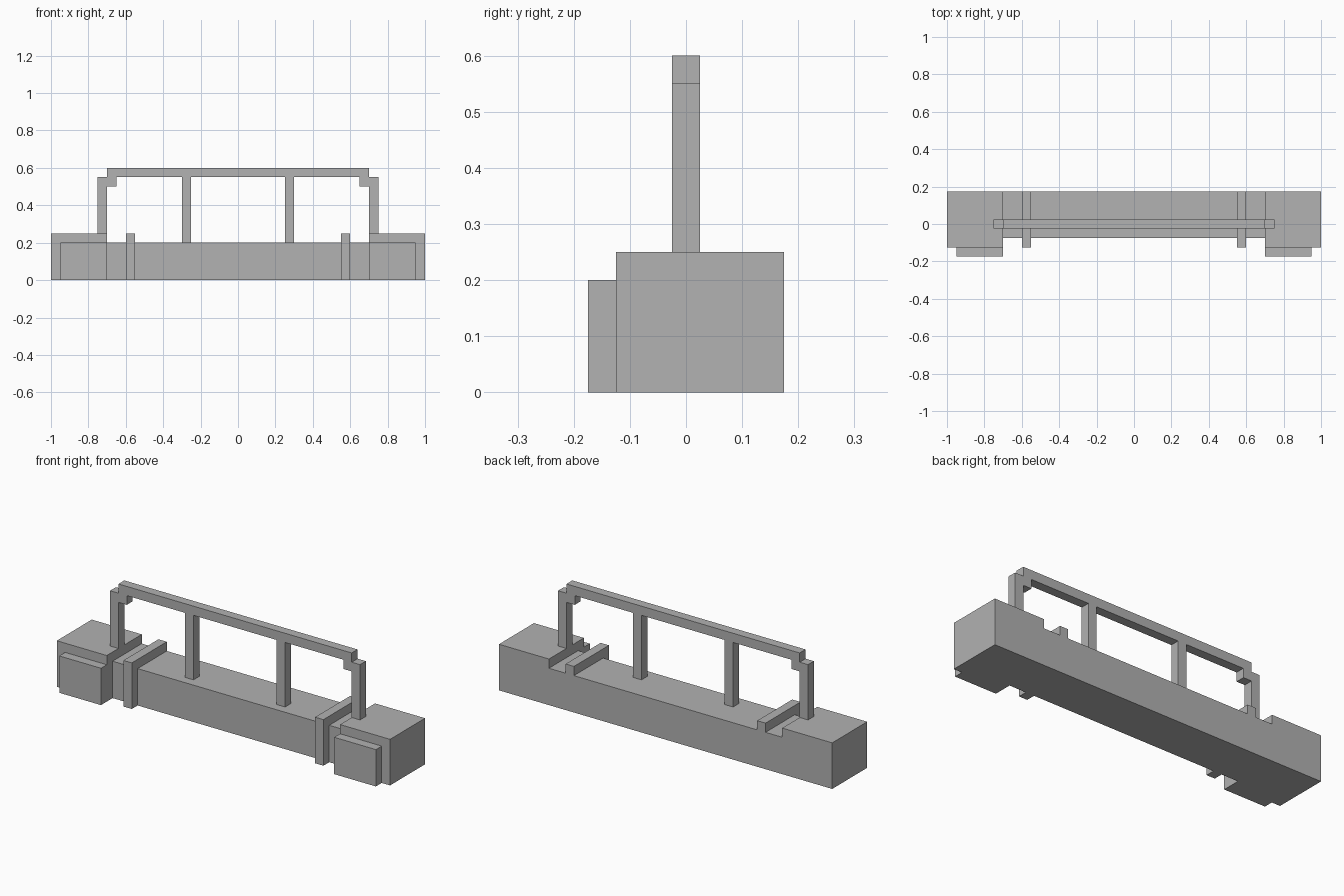
import bpy
import bmesh
from mathutils import Vector

cube = bpy.data.objects.get("Cube")
if cube:
    bpy.data.objects.remove(cube, do_unlink=True)

# One plain grey for the whole bumper
grey = bpy.data.materials.new("plain_grey")
grey.use_nodes = True
colour = (0.445, 0.445, 0.445, 1)
grey.diffuse_color = colour
grey.node_tree.nodes["Principled BSDF"].inputs["Base Color"].default_value = colour


def box(name, xs, ys, zs):
    """Box between the given x, y and z limits."""
    low, high = (Vector(c) for c in zip(xs, ys, zs))
    bm = bmesh.new()
    bmesh.ops.create_cube(bm, size=1)
    for v in bm.verts:
        v.co = (low + high) / 2 + v.co * (high - low)
    mesh = bpy.data.meshes.new(name)
    bm.to_mesh(mesh)
    bm.free()
    mesh.materials.append(grey)
    obj = bpy.data.objects.new(name, mesh)
    bpy.context.collection.objects.link(obj)


def pair(name, xs, ys, zs):
    """The same box on the left (+x) and right (-x)."""
    box("left_" + name, xs, ys, zs)
    box("right_" + name, (-xs[1], -xs[0]), ys, zs)


BACK = 0.175
BAR = (-0.025, 0.025)

# Bumper body
box("main_beam", (-0.7, 0.7), (-0.075, BACK), (0, 0.2))
pair("end_block", (0.7, 1), (-0.125, BACK), (0, 0.25))
pair("front_pad", (0.7, 0.95), (-0.175, -0.125), (0, 0.2))
pair("rib", (0.55, 0.6), (-0.125, BACK), (0, 0.25))

# Guard frame
box("top_rail", (-0.7, 0.7), BAR, (0.55, 0.6))
pair("outer_post", (0.7, 0.75), BAR, (0.25, 0.55))
pair("corner_joint", (0.65, 0.7), BAR, (0.5, 0.55))
pair("inner_post", (0.25, 0.3), BAR, (0.2, 0.55))
